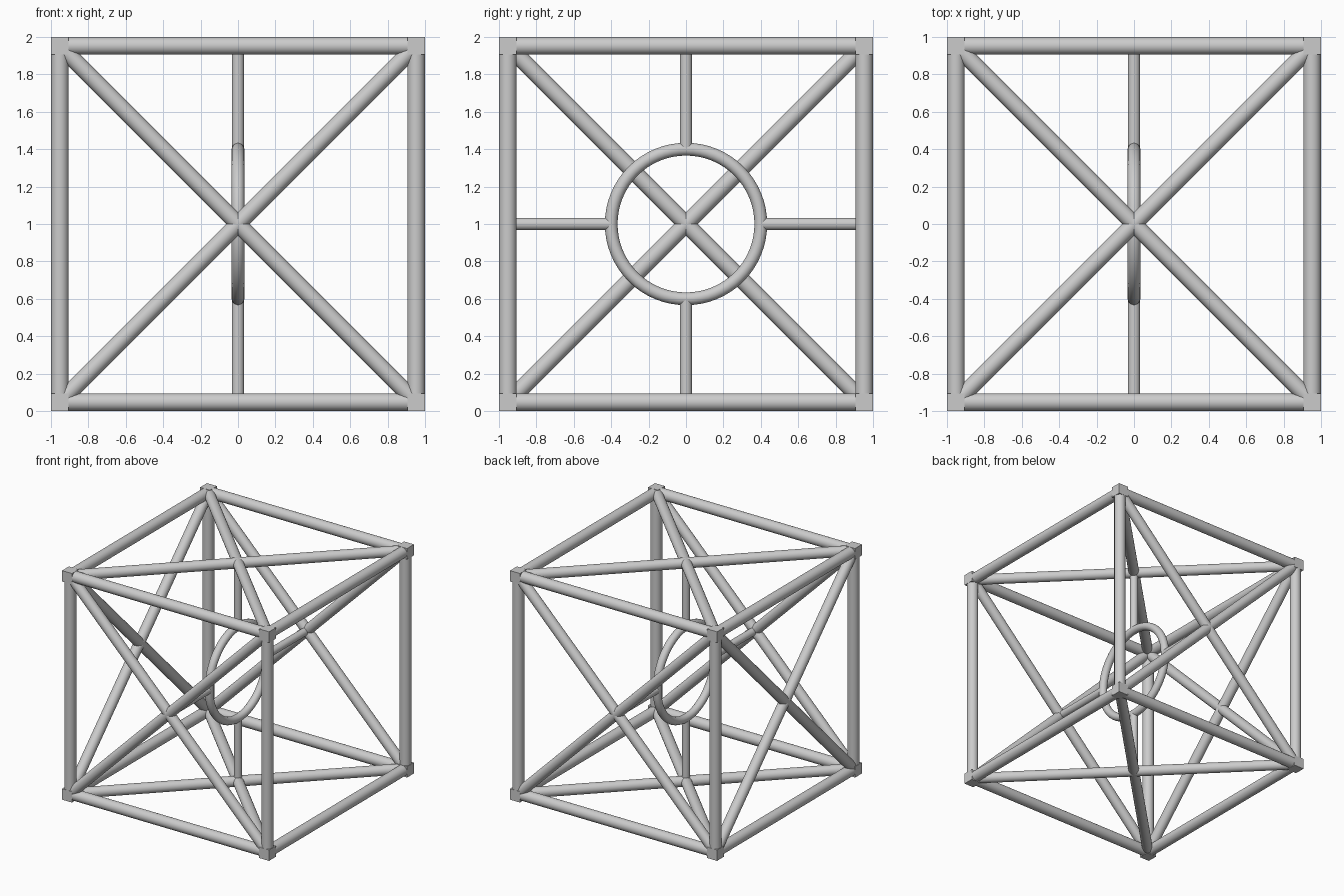
import bpy
import math
from itertools import product
from mathutils import Vector

if "Cube" in bpy.data.objects:
    bpy.data.objects.remove(bpy.data.objects["Cube"])

C = 0.9525      # centre line of the frame
BEAM_R = 0.047
BRACE_R = 0.044
RING_R, TUBE_R = 0.4, 0.034


def smooth(obj):
    bpy.context.view_layer.objects.active = obj
    bpy.ops.object.shade_smooth_by_angle(angle=math.radians(35))


def bar(name, a, b, radius):
    a, b = Vector(a), Vector(b)
    d = b - a
    bpy.ops.mesh.primitive_cylinder_add(
        vertices=32, radius=radius, depth=d.length, location=(a + b) / 2,
        rotation=d.to_track_quat('Z', 'Y').to_euler())
    obj = bpy.context.object
    obj.name = name
    smooth(obj)


def point(axis, value, u, v):
    p = [u, v]
    p.insert(axis, value)
    return Vector(p) + Vector((0, 0, 1))


# Corner blocks
for sx, sy, sz in product((-1, 1), repeat=3):
    bpy.ops.mesh.primitive_cube_add(size=0.095, location=(sx * C, sy * C, 1 + sz * C))
    bpy.context.object.name = "corner_block"

# Twelve edge beams
for axis in range(3):
    for u, v in product((-C, C), repeat=2):
        bar("edge_beam", point(axis, -C, u, v), point(axis, C, u, v), BEAM_R)

# Crossed braces on every side except the open right side
for axis, side in product(range(3), (-1, 1)):
    if (axis, side) == (0, 1):
        continue
    for s in (-1, 1):
        bar("cross_brace", point(axis, side * C, -C, -s * C),
            point(axis, side * C, C, s * C), BRACE_R)

# Central ring
bpy.ops.mesh.primitive_torus_add(
    major_radius=RING_R, minor_radius=TUBE_R, major_segments=64, minor_segments=20,
    location=(0, 0, 1), rotation=(0, math.pi / 2, 0))
bpy.context.object.name = "centre_ring"
smooth(bpy.context.object)

# Spokes from the ring to the brace crossings
for axis, side in product((1, 2), (-1, 1)):
    bar("ring_spoke", point(axis, side * RING_R, 0, 0),
        point(axis, side * C, 0, 0), 0.033)
